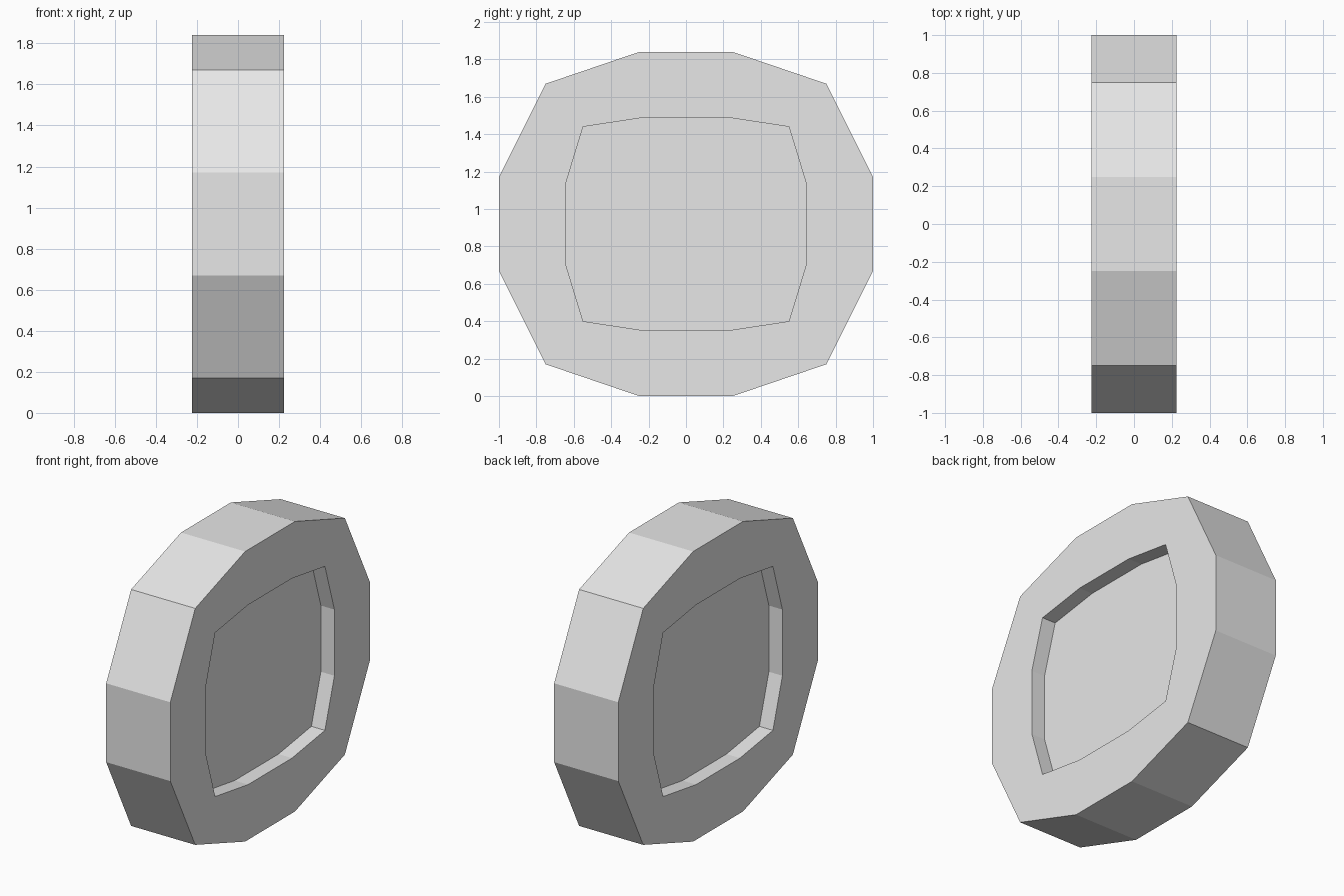
import bpy
import bmesh

cube = bpy.data.objects.get("Cube")
if cube:
    bpy.data.objects.remove(cube, do_unlink=True)

HALF_WIDTH = 0.225
RECESS = 0.095
MID_Z = 0.92

# One material for the whole wheel
grey = bpy.data.materials.new("light_grey")
grey.use_nodes = True
grey.diffuse_color = (0.8, 0.8, 0.8, 1)
grey.node_tree.nodes["Principled BSDF"].inputs["Base Color"].default_value = (0.8, 0.8, 0.8, 1)


def mirrored(quarter):
    """Closed outline from the points of one quarter (y, height from centre)."""
    half = quarter + [(-y, h) for y, h in reversed(quarter)]
    return half + [(-y, -h) for y, h in half]


rim = mirrored([(1.0, 0.25), (0.75, 0.75), (0.25, 0.92)])
opening = mirrored([(0.645, 0.21), (0.55, 0.52), (0.22, 0.57)])

bm = bmesh.new()


def ring(outline, x):
    return [bm.verts.new((x, y, MID_Z + h)) for y, h in outline]


def bridge(a, b):
    for i in range(len(a)):
        j = (i + 1) % len(a)
        bm.faces.new((a[i], a[j], b[j], b[i]))


# Loops from the left recess floor, around the rim, to the right recess floor
loops = [
    ring(opening, HALF_WIDTH - RECESS),
    ring(opening, HALF_WIDTH),
    ring(rim, HALF_WIDTH),
    ring(rim, -HALF_WIDTH),
    ring(opening, -HALF_WIDTH),
    ring(opening, RECESS - HALF_WIDTH),
]
for a, b in zip(loops, loops[1:]):
    bridge(a, b)

# Recess floors
bm.faces.new(loops[0])
bm.faces.new(loops[-1])
bmesh.ops.recalc_face_normals(bm, faces=bm.faces)

mesh = bpy.data.meshes.new("wheel")
bm.to_mesh(mesh)
bm.free()
mesh.materials.append(grey)
wheel = bpy.data.objects.new("wheel", mesh)
bpy.context.collection.objects.link(wheel)
